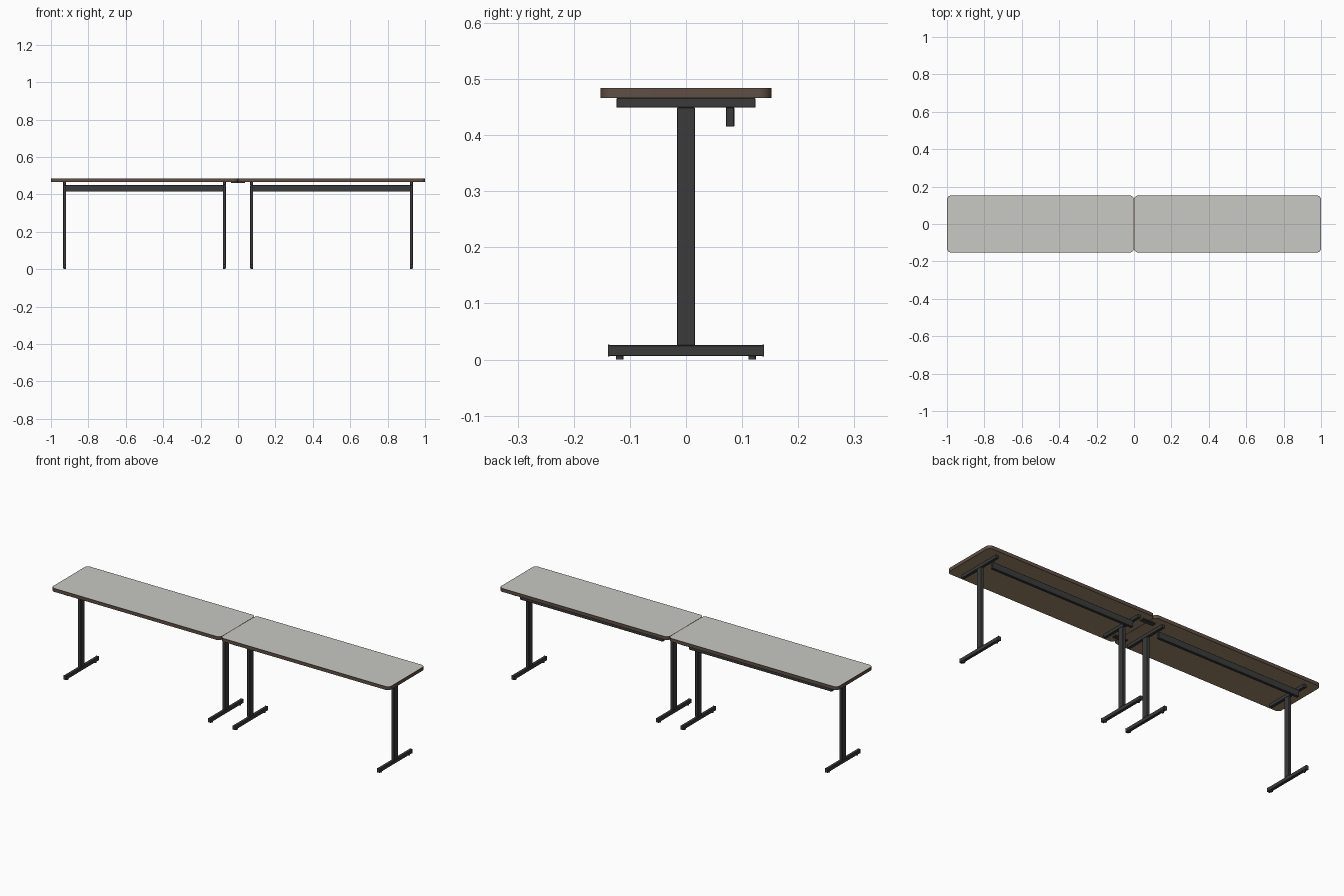
import bpy, bmesh, math

if "Cube" in bpy.data.objects:
    bpy.data.objects.remove(bpy.data.objects["Cube"])


def material(name, rgb):
    m = bpy.data.materials.new(name)
    m.diffuse_color = (*rgb, 1)
    m.use_nodes = True
    m.node_tree.nodes["Principled BSDF"].inputs["Base Color"].default_value = m.diffuse_color
    return m


GREY = material("grey_laminate", (0.58, 0.58, 0.55))
BROWN = material("brown_edge", (0.115, 0.078, 0.058))
TAN = material("tan_underside", (0.34, 0.25, 0.145))
METAL = material("dark_metal", (0.043, 0.043, 0.045))


def finish(bm, name, mats):
    me = bpy.data.meshes.new(name)
    bm.to_mesh(me)
    bm.free()
    ob = bpy.data.objects.new(name, me)
    bpy.context.collection.objects.link(ob)
    for m in mats:
        me.materials.append(m)
    return ob


def box(name, x, y, z, mat, bevel=0.0):
    """Box from (min, max) ranges on each axis."""
    bm = bmesh.new()
    bmesh.ops.create_cube(bm, size=1)
    for v in bm.verts:
        v.co = [r[0] + (c + 0.5) * (r[1] - r[0]) for c, r in zip(v.co, (x, y, z))]
    if bevel:
        bmesh.ops.bevel(bm, geom=bm.edges[:], offset=bevel, segments=1, affect='EDGES')
    return finish(bm, name, [mat])


def table_top(name, x0, x1, hy, z0, z1, r):
    """Rounded slab: grey upper face, brown edge band, tan underside."""
    bm = bmesh.new()
    ring = []
    corners = [(x1 - r, hy - r), (x0 + r, hy - r), (x0 + r, r - hy), (x1 - r, r - hy)]
    for i, (cx, cy) in enumerate(corners):
        for k in range(9):
            a = math.radians(90 * i + 90 * k / 8)
            ring.append(bm.verts.new((cx + r * math.cos(a), cy + r * math.sin(a), z0)))
    base = bm.faces.new(ring)
    ext = bmesh.ops.extrude_face_region(bm, geom=[base])
    for v in ext["geom"]:
        if isinstance(v, bmesh.types.BMVert):
            v.co.z = z1
    bmesh.ops.recalc_face_normals(bm, faces=bm.faces[:])
    caps = [f for f in bm.faces if abs(f.normal.z) > 0.9]
    bmesh.ops.inset_individual(bm, faces=caps, thickness=0.0025)
    for f in bm.faces:
        f.material_index = 1
        f.smooth = abs(f.normal.z) < 0.5
    for f in caps:
        f.material_index = 0 if f.normal.z > 0 else 2
    for e in bm.edges:
        if abs(e.verts[0].co.z - e.verts[1].co.z) < 1e-6:
            e.smooth = False
    return finish(bm, name, [GREY, BROWN, TAN])


def glide(name, x, y):
    bm = bmesh.new()
    bmesh.ops.create_cone(bm, cap_ends=True, segments=16, radius1=0.007,
                          radius2=0.007, depth=0.008)
    for v in bm.verts:
        v.co.x += x
        v.co.y += y
        v.co.z += 0.004
    finish(bm, name, [METAL])


for side, s in (("left", -1), ("right", 1)):
    inner, outer = 0.073, 0.927
    # worktop
    table_top(side + "_table_top", *sorted((s * 0.0002, s * 1.0)), 0.152, 0.466, 0.484, 0.022)

    # T-shaped legs
    for pos, lx in (("inner", inner), ("outer", outer)):
        n, x = f"{side}_{pos}_", s * lx
        w = (x - 0.008, x + 0.008)
        box(n + "post", w, (-0.016, 0.016), (0.025, 0.449), METAL, 0.001)
        box(n + "foot", w, (-0.137, 0.137), (0.006, 0.0255), METAL, 0.001)
        box(n + "top_arm", w, (-0.124, 0.124), (0.449, 0.466), METAL, 0.001)
        for e, t in (("front", -1), ("back", 1)):
            box(n + e + "_foot_cap", w, sorted((t * 0.1365, t * 0.139)), (0.005, 0.0265), METAL)
            glide(n + e + "_glide", x, t * 0.118)

    # rear rail under the top arms
    box(side + "_rail", sorted((s * (inner + 0.004), s * (outer - 0.004))),
        (0.071, 0.086), (0.415, 0.449), METAL, 0.001)

# coupling plates across the seam
for e, y in (("front", -0.1), ("back", 0.1)):
    box(e + "_coupling_plate", (-0.037, 0.037), (y - 0.012, y + 0.012), (0.461, 0.466), METAL)
